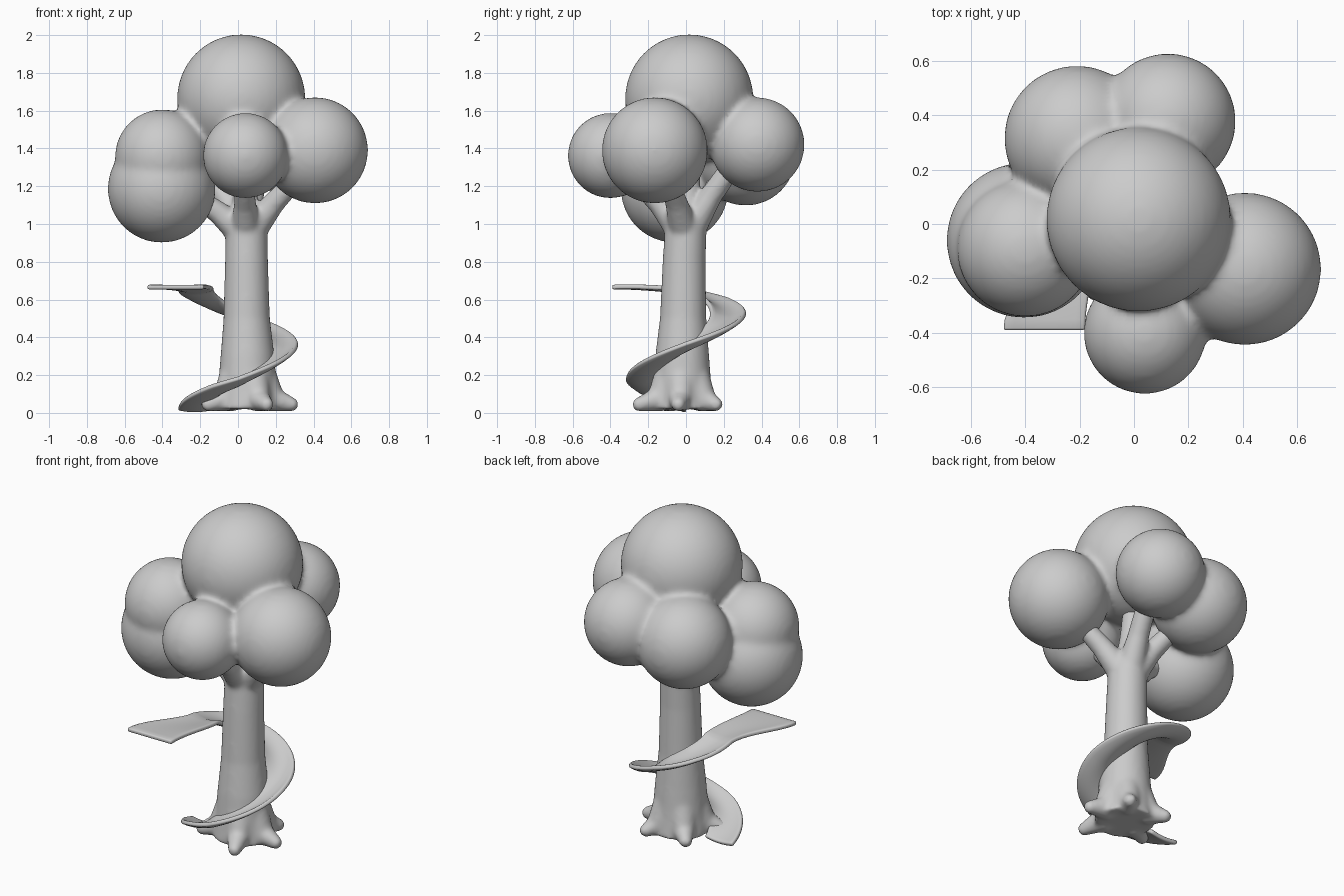
import bpy, bmesh, math
from mathutils import Vector

if "Cube" in bpy.data.objects:
    bpy.data.objects.remove(bpy.data.objects["Cube"])


def finish(bm, name):
    me = bpy.data.meshes.new(name)
    bm.to_mesh(me)
    bm.free()
    ob = bpy.data.objects.new(name, me)
    bpy.context.collection.objects.link(ob)
    for p in me.polygons:
        p.use_smooth = True
    return ob


def ball(bm, c, r):
    res = bmesh.ops.create_uvsphere(bm, u_segments=40, v_segments=24, radius=r)
    bmesh.ops.translate(bm, verts=res['verts'], vec=Vector(c))


def limb(bm, pts):
    """Chain of tapered cones with round joints; pts = (x, y, z, radius)."""
    for a, b in zip(pts, pts[1:]):
        pa, pb = Vector(a[:3]), Vector(b[:3])
        d = pb - pa
        rot = Vector((0, 0, 1)).rotation_difference(d).to_matrix()
        res = bmesh.ops.create_cone(bm, cap_ends=True, segments=32,
                                    radius1=a[3], radius2=b[3], depth=d.length)
        bmesh.ops.rotate(bm, verts=res['verts'], matrix=rot, cent=(0, 0, 0))
        bmesh.ops.translate(bm, verts=res['verts'], vec=(pa + pb) / 2)


def fuse(ob, voxel, steps):
    """Melt overlapping pieces into one soft skin."""
    m = ob.modifiers.new('fuse', 'REMESH')
    m.mode = 'VOXEL'
    m.voxel_size = voxel
    m.use_smooth_shade = True
    s = ob.modifiers.new('soften', 'SMOOTH')
    s.factor = 0.5
    s.iterations = steps


# Foliage: blended ball clusters
bm = bmesh.new()
for x, y, z, r in [(0.017, 0.017, 1.664, 0.34), (0.408, -0.165, 1.39, 0.281),
                   (0.04, -0.40, 1.362, 0.226), (0.125, 0.378, 1.42, 0.25),
                   (-0.21, 0.315, 1.365, 0.268), (-0.40, -0.09, 1.355, 0.252),
                   (-0.404, -0.06, 1.187, 0.286)]:
    ball(bm, (x, y, z), r)
fuse(finish(bm, 'foliage'), 0.016, 14)

# Trunk with flared foot, roots and branches
bm = bmesh.new()
limb(bm, [(0.05, -0.02, 0.02, 0.17), (0.05, -0.02, 0.14, 0.155), (0.05, -0.02, 0.3, 0.143),
          (0.046, -0.015, 0.5, 0.123), (0.045, -0.01, 0.8, 0.114), (0.045, 0.0, 1.0, 0.11)])
for ang, r in [(-66, 0.25), (-5, 0.235), (58, 0.21), (132, 0.225), (205, 0.23)]:
    a = math.radians(ang)
    c, s = math.cos(a), math.sin(a)
    tip = (0.05 + c * r, -0.02 + s * r, 0.045)
    mid = (0.05 + c * 0.13, -0.02 + s * 0.13, 0.075)
    limb(bm, [(0.05 + c * 0.03, -0.02 + s * 0.03, 0.27, 0.10), (*mid, 0.068), (*tip, 0.038)])
    ball(bm, mid, 0.068)
    ball(bm, tip, 0.038)
for tip, r in [((-0.25, -0.04, 1.16), 0.05), ((0.03, -0.27, 1.24), 0.05),
               ((0.33, -0.10, 1.26), 0.05), ((0.11, 0.26, 1.33), 0.055),
               ((-0.14, 0.19, 1.25), 0.05), ((0.03, 0.03, 1.45), 0.05)]:
    t = Vector(tip)
    mid = Vector((0.045, 0.0, 1.0)).lerp(t, 0.5) - Vector((0, 0, 0.02))
    limb(bm, [(0.045, 0.0, 0.93, 0.085), (*mid, 0.06), (*t, r)])
    ball(bm, mid, 0.06)
ball(bm, (0.045, 0, 1.0), 0.11)
fuse(finish(bm, 'trunk'), 0.012, 12)

# Spiral slide: gutter swept one full turn, then a flat landing widening to the front
heights = [0.012, 0.15, 0.335, 0.50, 0.64]
rows, cols = 72, 9
sections = []
for i in range(rows + 1):
    f = 4 * i / rows
    k = min(int(f), 3)
    z = heights[k] + (heights[k + 1] - heights[k]) * (f - k)
    a = math.pi + f * math.pi / 2
    d = Vector((math.cos(a), math.sin(a), 0))
    sag = 0.035 * min(1, 0.3 + f) * min(1, 0.5 + (4 - f))
    sections.append((d * 0.13 + Vector((0, 0, z)), d * 0.315 + Vector((0, 0, z)), sag))
for i in range(1, 11):
    t = i / 10
    e = t * t * (3 - 2 * t)
    z = 0.64 + 0.026 * math.sin(t * math.pi / 2)
    sections.append((Vector((-0.13 - 0.05 * e, -0.39 * t, z)),
                     Vector((-0.315 - 0.165 * e, -0.39 * t, z)), 0.017 * (1 - t)))
bm = bmesh.new()
grid = []
for p, q, sag in sections:
    row = []
    for j in range(cols):
        t = j / (cols - 1)
        v = p.lerp(q, t)
        v.z += sag * (2 * t - 1) ** 2
        row.append(bm.verts.new(v))
    grid.append(row)
for r0, r1 in zip(grid, grid[1:]):
    for j in range(cols - 1):
        bm.faces.new((r0[j], r0[j + 1], r1[j + 1], r1[j]))
slide = finish(bm, 'slide')
m = slide.modifiers.new('thickness', 'SOLIDIFY')
m.thickness = 0.024
m.offset = 0
b = slide.modifiers.new('round_rim', 'BEVEL')
b.width = 0.008
b.segments = 2
b.limit_method = 'ANGLE'
b.angle_limit = math.radians(50)
